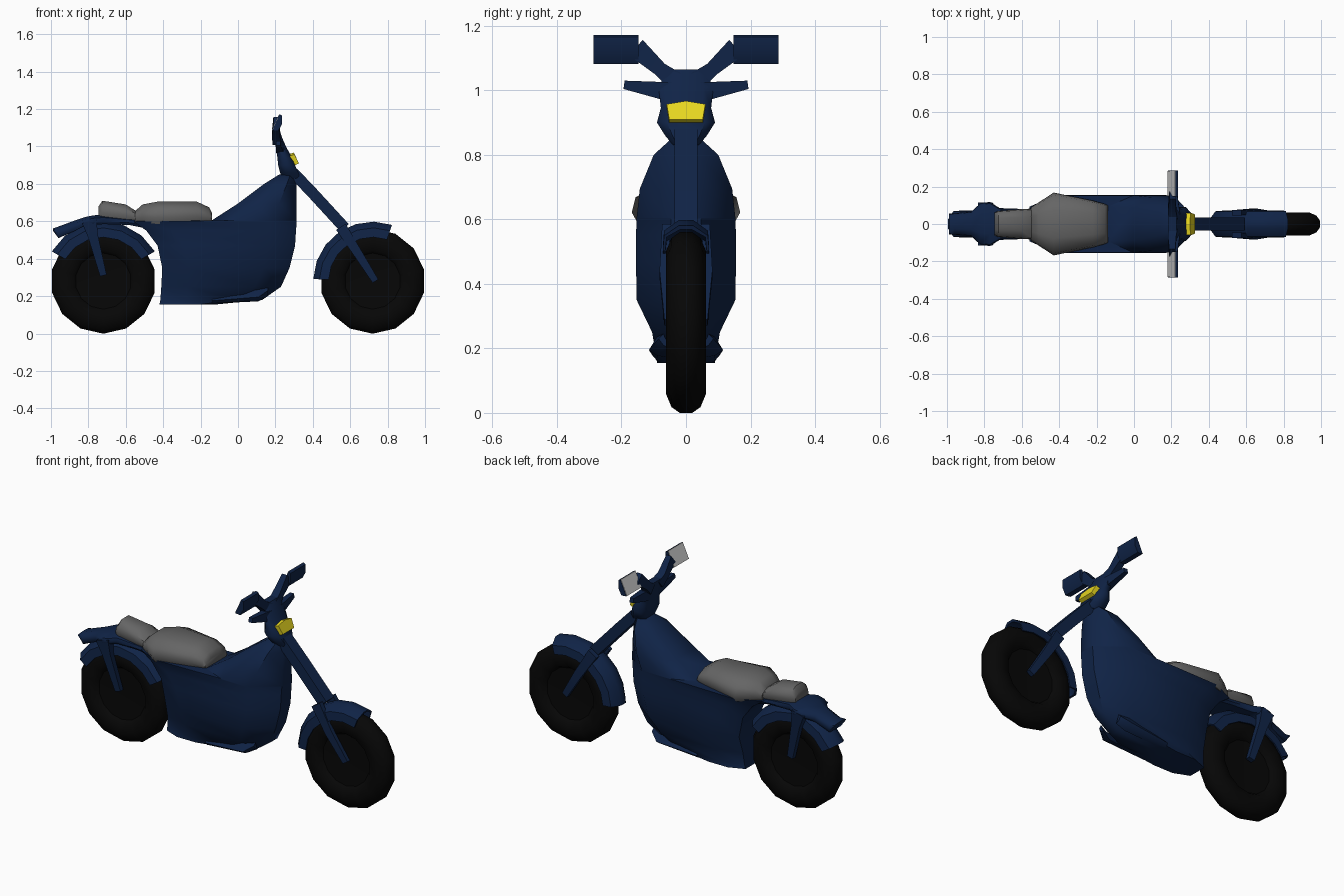
import bpy, bmesh
from math import sin, cos, pi, radians
from mathutils import Vector


def colour(name, r, g, b):
    m = bpy.data.materials.new(name)
    m.diffuse_color = (r, g, b, 1)
    return m


BLUE = colour("navy_paint", 0.005, 0.017, 0.062)
BLACK = colour("rubber", 0.002, 0.002, 0.002)
SEAT = colour("seat_grey", 0.13, 0.13, 0.13)
GLASS = colour("mirror_grey", 0.6, 0.6, 0.6)
YELLOW = colour("lamp_yellow", 0.8, 0.68, 0.015)


def loft(name, rings, mat, mirror=False, closed=False, angle=50):
    """Skin a list of equal rings, capping the ends unless closed."""
    bm = bmesh.new()
    rows = [[bm.verts.new(p) for p in ring] for ring in rings]
    n = len(rows[0])
    pairs = list(zip(rows, rows[1:])) + ([(rows[-1], rows[0])] if closed else [])
    for a, b in pairs:
        for i in range(n):
            j = (i + 1) % n
            bm.faces.new((a[i], a[j], b[j], b[i]))
    if not closed:
        bm.faces.new(rows[0])
        bm.faces.new(rows[-1])
    bmesh.ops.remove_doubles(bm, verts=bm.verts, dist=0.0001)
    bmesh.ops.recalc_face_normals(bm, faces=bm.faces)
    me = bpy.data.meshes.new(name)
    bm.to_mesh(me)
    bm.free()
    me.materials.append(mat)
    ob = bpy.data.objects.new(name, me)
    bpy.context.collection.objects.link(ob)
    bpy.ops.object.select_all(action='DESELECT')
    ob.select_set(True)
    bpy.context.view_layer.objects.active = ob
    bpy.ops.object.shade_smooth_by_angle(angle=radians(angle))
    if mirror:
        mod = ob.modifiers.new("mirror", 'MIRROR')
        mod.use_axis = (False, True, False)
    return ob


def stack(name, sections, mat, rear=0.6, front=0.3):
    """Loft horizontal octagons: (z, rear x, front x, half width)."""
    rings = []
    for z, xr, xf, w in sections:
        d = min(0.14, 0.3 * (xf - xr))
        half = [(xr, w * rear), (xr + d, w), (xf - d, w), (xf, w * front)]
        rings.append([(x, y, z) for x, y in half] + [(x, -y, z) for x, y in reversed(half)])
    return loft(name, rings, mat)


def pad(name, sections, mat):
    """Loft rounded cross-sections along x: (x, half width, bottom z, top z)."""
    rings = []
    for x, w, lo, hi in sections:
        h = hi - lo
        half = [(w * 0.88, lo), (w, lo + 0.3 * h), (w * 0.93, lo + 0.7 * h), (w * 0.45, hi)]
        rings.append([(x, y, z) for y, z in half] + [(x, -y, z) for y, z in reversed(half)])
    return loft(name, rings, mat)


def bar(name, points, side, mat=BLUE, mirror=True):
    """Rectangular bar along (point, half size on side axis, half size across)."""
    side = Vector(side)
    d = Vector(points[-1][0]) - Vector(points[0][0])
    up = d.cross(side).normalized()
    rings = []
    for p, s, u in points:
        p = Vector(p)
        rings.append([p + side * s * i + up * u * j for i, j in ((-1, -1), (1, -1), (1, 1), (-1, 1))])
    return loft(name, rings, mat, mirror, angle=40)


def sweep(name, cx, section, angles, mat, closed=False):
    """Turn an (r, y) section around a wheel axle."""
    rings = [[(cx + r * cos(a), y, 0.28 + r * sin(a)) for r, y in section] for a in angles]
    return loft(name, rings, mat, closed=closed)


# wheels and wrap-around fenders
half_tyre = [(0.0, 0.03), (0.15, 0.035), (0.165, 0.055), (0.22, 0.0625), (0.262, 0.045), (0.281, 0.018)]
tyre = half_tyre + [(r, -y) for r, y in reversed(half_tyre)]
shell = [(0.235, 0.072), (0.285, 0.068), (0.318, 0.022), (0.318, -0.022), (0.285, -0.068), (0.235, -0.072),
         (0.235, -0.064), (0.28, -0.06), (0.305, -0.018), (0.305, 0.018), (0.28, 0.06), (0.235, 0.064)]
turn = [-pi / 2 + i * pi / 7 for i in range(14)]
for end, cx, a0, a1 in (("rear", -0.72, 30, 150), ("front", 0.72, 71, 178)):
    sweep(end + "_wheel", cx, tyre, turn, BLACK, closed=True)
    sweep(end + "_fender", cx, shell, [radians(a0 + (a1 - a0) * i / 6) for i in range(7)], BLUE)

# main body with sloping tank
stack("body", [
    (0.155, -0.42, -0.12, 0.09), (0.18, -0.415, 0.13, 0.093), (0.25, -0.41, 0.23, 0.105),
    (0.35, -0.405, 0.275, 0.153), (0.47, -0.43, 0.305, 0.155), (0.55, -0.49, 0.31, 0.155),
    (0.60, -0.56, 0.314, 0.153), (0.605, -0.14, 0.314, 0.153), (0.695, 0.0, 0.314, 0.143),
    (0.80, 0.14, 0.314, 0.10), (0.85, 0.22, 0.305, 0.045)], BLUE)

# tail over the rear wheel, flaring where the struts meet it
pad("tail", [(-0.48, 0.09, 0.56, 0.615), (-0.58, 0.08, 0.58, 0.62), (-0.72, 0.085, 0.585, 0.635),
             (-0.77, 0.118, 0.58, 0.632), (-0.82, 0.112, 0.575, 0.622), (-0.87, 0.065, 0.55, 0.605),
             (-0.96, 0.058, 0.51, 0.572), (-0.99, 0.055, 0.55, 0.562)], BLUE)

# seats
pad("rider_seat", [(-0.55, 0.09, 0.60, 0.655), (-0.51, 0.115, 0.595, 0.69), (-0.43, 0.168, 0.585, 0.705),
                   (-0.22, 0.125, 0.595, 0.705), (-0.155, 0.107, 0.60, 0.675), (-0.14, 0.10, 0.60, 0.645)], SEAT)
pad("passenger_seat", [(-0.745, 0.06, 0.625, 0.68), (-0.725, 0.07, 0.62, 0.71), (-0.60, 0.08, 0.61, 0.69),
                       (-0.545, 0.082, 0.605, 0.655)], SEAT)

# footboards
loft("footboards", [
    [(-0.14, 0.06, 0.160), (-0.14, 0.088, 0.160), (-0.14, 0.102, 0.175), (-0.14, 0.085, 0.19)],
    [(0.11, 0.06, 0.172), (0.11, 0.09, 0.178), (0.11, 0.115, 0.195), (0.11, 0.09, 0.235)],
    [(0.16, 0.05, 0.20), (0.16, 0.07, 0.21), (0.16, 0.085, 0.23), (0.16, 0.07, 0.245)]], BLUE, mirror=True)

# rear struts
bar("rear_struts", [((-0.795, 0.09, 0.60), 0.024, 0.04), ((-0.775, 0.088, 0.52), 0.016, 0.027),
                    ((-0.72, 0.062, 0.31), 0.014, 0.018)], (0, 1, 0))

# front fork: one column above, two legs beside the wheel
bar("fork_column", [((0.295, 0, 0.86), 0.036, 0.03), ((0.40, 0, 0.75), 0.036, 0.03),
                    ((0.57, 0, 0.565), 0.036, 0.03)], (0, 1, 0), mirror=False)
bar("fork_legs", [((0.55, 0.06, 0.57), 0.014, 0.03), ((0.64, 0.07, 0.43), 0.012, 0.024),
                  ((0.735, 0.055, 0.28), 0.012, 0.018)], (0, 1, 0))

# steering head and lamp
stack("steering_head", [(0.83, 0.235, 0.335, 0.04), (0.86, 0.225, 0.322, 0.065), (0.90, 0.215, 0.305, 0.09),
                        (0.945, 0.21, 0.285, 0.078), (1.01, 0.20, 0.252, 0.085),
                        (1.065, 0.185, 0.228, 0.056)], BLUE, rear=0.7, front=0.65)
loft("headlight", [
    [(x0, -0.052, z0), (x0, 0.052, z0), (x1, 0.06, z1), (x1 - 0.003, 0, z1 + 0.01), (x1, -0.06, z1)]
    for x0, z0, x1, z1 in ((0.29, 0.892, 0.268, 0.947), (0.325, 0.91, 0.302, 0.957))], YELLOW, angle=10)

# levers, mirror arms and mirrors
bar("levers", [((0.225, 0.05, 0.995), 0.022, 0.03), ((0.215, 0.192, 1.017), 0.012, 0.013)], (1, 0, 0))
bar("mirror_arms", [((0.21, 0.035, 1.03), 0.024, 0.03), ((0.203, 0.08, 1.065), 0.022, 0.022),
                    ((0.205, 0.155, 1.132), 0.016, 0.032)], (1, 0, 0))
case = [(0.183, 1.085), (0.222, 1.172), (0.235, 1.165), (0.235, 1.12), (0.215, 1.082)]
loft("mirror_cases", [[(x, y, z) for x, z in case] for y in (0.148, 0.286)], BLUE, mirror=True)
glass = [(0.180, 1.087), (0.219, 1.172), (0.223, 1.171), (0.185, 1.086)]
loft("mirror_glass", [[(x, y, z) for x, z in glass] for y in (0.15, 0.284)], GLASS, mirror=True, angle=10)
